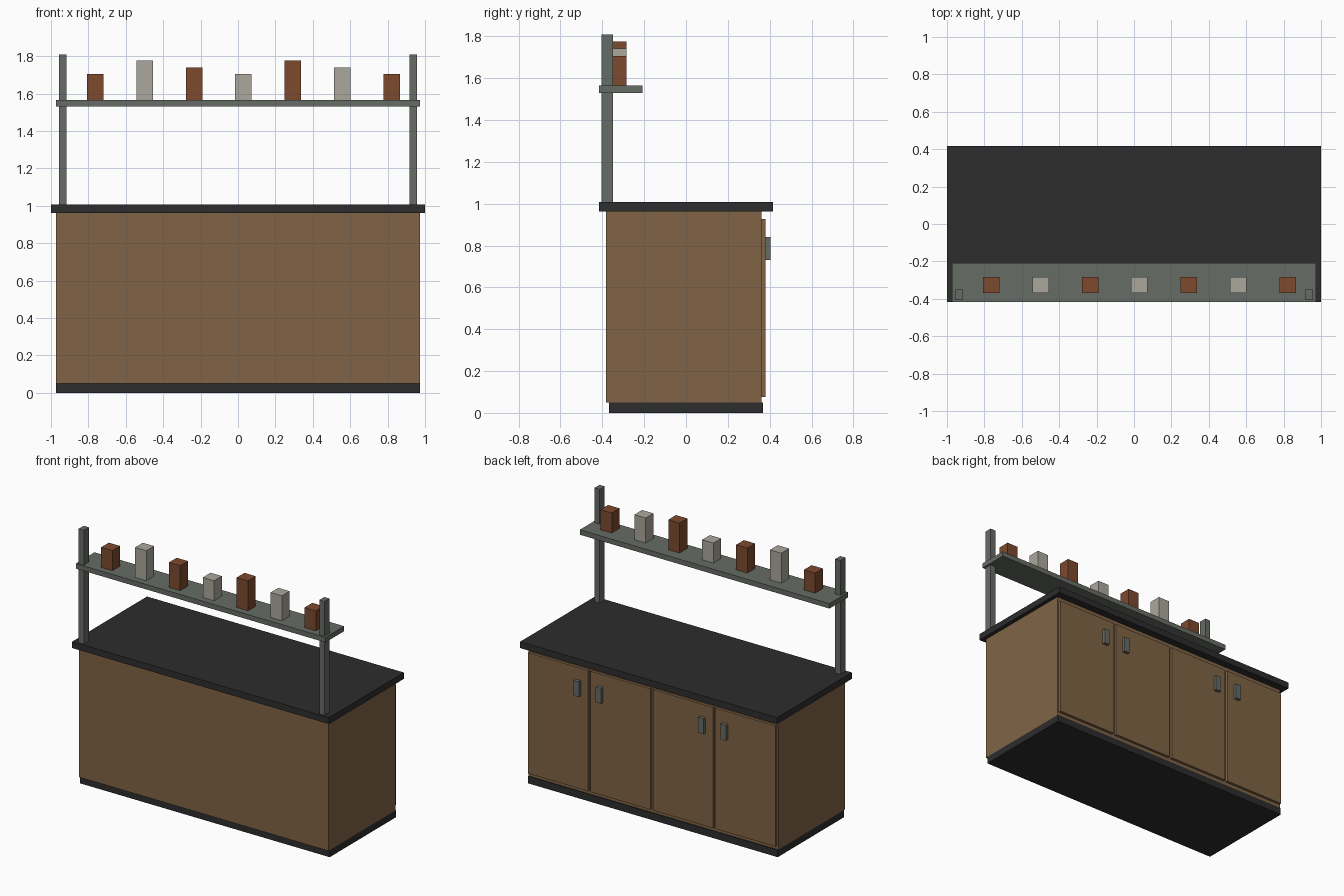
import bpy

cube = bpy.data.objects.get("Cube")
if cube:
    bpy.data.objects.remove(cube, do_unlink=True)


def material(name, r, g, b):
    mat = bpy.data.materials.new(name)
    mat.use_nodes = True
    mat.diffuse_color = (r, g, b, 1)
    for node in mat.node_tree.nodes:
        if node.type == "BSDF_PRINCIPLED":
            node.inputs["Base Color"].default_value = (r, g, b, 1)
    return mat


wood = material("brown wood", 0.216, 0.127, 0.06)
dark = material("dark counter", 0.026, 0.026, 0.027)
metal = material("grey green metal", 0.135, 0.149, 0.129)
rust = material("rust box", 0.205, 0.067, 0.027)
pale = material("pale box", 0.402, 0.386, 0.332)


def box(name, x, y, z, mat):
    """Box spanning the (low, high) range on each axis."""
    ranges = (x, y, z)
    bpy.ops.mesh.primitive_cube_add(size=1, location=[(a + b) / 2 for a, b in ranges])
    obj = bpy.context.object
    obj.name = name
    obj.scale = [b - a for a, b in ranges]
    bpy.ops.object.transform_apply(location=False, rotation=False, scale=True)
    obj.data.materials.append(mat)
    return obj


def span(centre, width):
    return (centre - width / 2, centre + width / 2)


# Cabinet
HALF = 0.972
COUNTER_TOP = 1.008
SHELF_TOP = 1.565
box("plinth", (-HALF, HALF), (-0.368, 0.368), (0, 0.05), dark)
box("cabinet_body", (-HALF, HALF), (-0.383, 0.362), (0.05, 0.963), wood)
box("countertop", (-1, 1), (-0.416, 0.416), (0.963, COUNTER_TOP), dark)

# Doors on the back, handles paired around the seams
PITCH = HALF / 2
for i in range(4):
    centre = (i - 1.5) * PITCH
    box(f"door_{i + 1}", span(centre, PITCH - 0.02), (0.362, 0.381), (0.077, 0.927), wood)
    side = 1 if i % 2 == 0 else -1
    box(f"door_handle_{i + 1}", span(centre + side * 0.156, 0.042),
        (0.381, 0.404), (0.732, 0.84), metal)

# Overhead shelf on two posts
for name, side in (("left", 1), ("right", -1)):
    box(f"{name}_post", span(side * 0.937, 0.04), (-0.405, -0.35), (COUNTER_TOP, 1.81), metal)
box("shelf", (-HALF, HALF), (-0.416, -0.208), (1.53, SHELF_TOP), metal)

# Row of boxes on the shelf, heights cycling in threes
heights = (0.141, 0.211, 0.176)
for i in range(7):
    box(f"shelf_box_{i + 1}", span(-0.763 + i * 0.264, 0.088), span(-0.327, 0.086),
        (SHELF_TOP, SHELF_TOP + heights[i % 3]), pale if i % 2 else rust)
